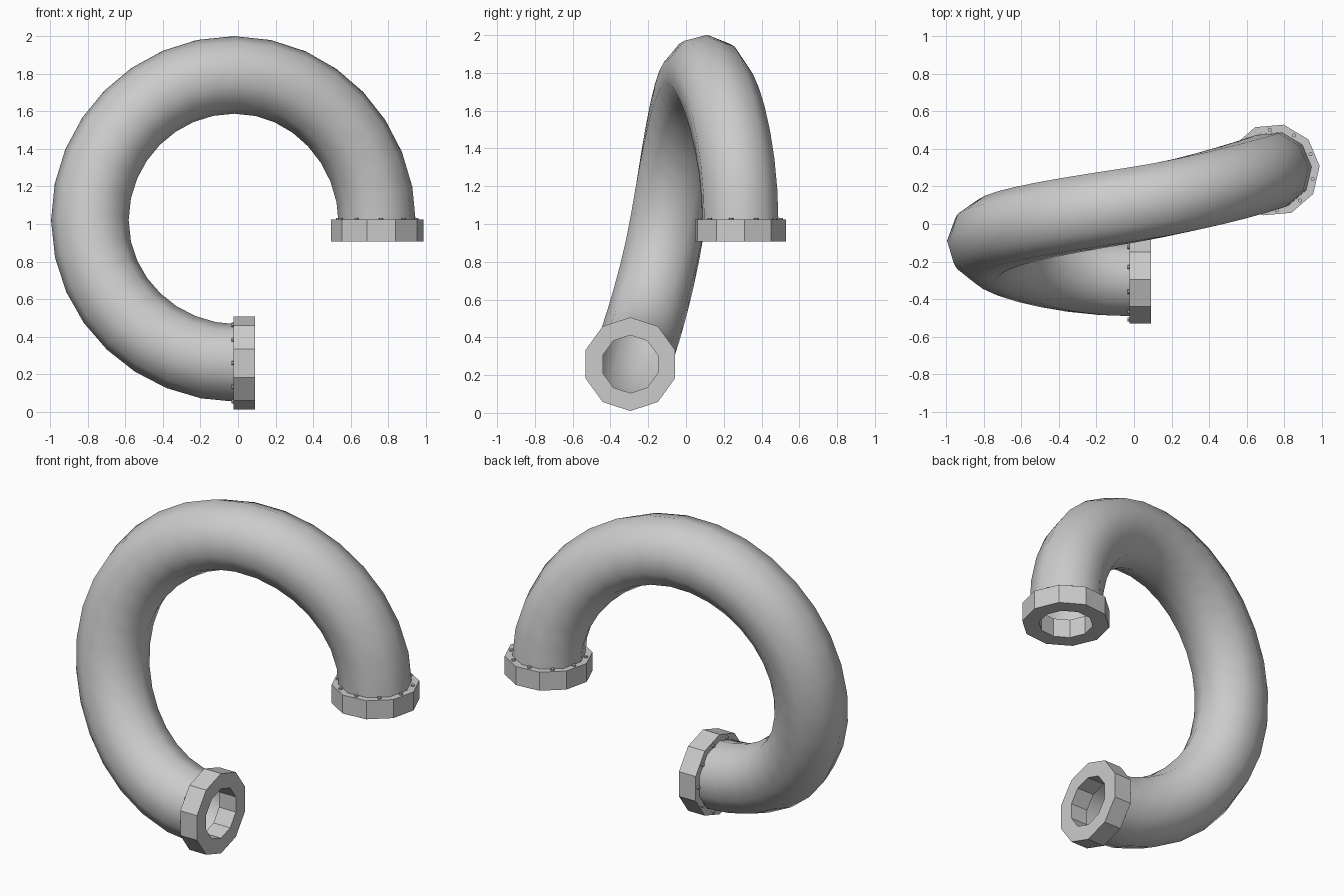
import bpy, bmesh
from math import pi, cos, sin, radians
from mathutils import Vector, Matrix
from mathutils.geometry import interpolate_bezier

if "Cube" in bpy.data.objects:
    bpy.data.objects.remove(bpy.data.objects["Cube"])

SIDES = 10
TUBE_R, FLANGE_R, BORE_R, BOLT_R = 0.207, 0.248, 0.153, 0.215

grey = bpy.data.materials.new("pipe grey")
grey.use_nodes = True
colour = (0.6, 0.6, 0.6, 1)
grey.diffuse_color = colour
grey.node_tree.nodes["Principled BSDF"].inputs["Base Color"].default_value = colour


def make_object(name, bm, smooth=False):
    bmesh.ops.recalc_face_normals(bm, faces=bm.faces)
    mesh = bpy.data.meshes.new(name)
    bm.to_mesh(mesh)
    bm.free()
    for p in mesh.polygons:
        p.use_smooth = smooth
    mesh.materials.append(grey)
    ob = bpy.data.objects.new(name, mesh)
    bpy.context.collection.objects.link(ob)
    return ob


def ring(bm, centre, u, v, radius, turn=0.0):
    angles = [turn + 2 * pi * i / SIDES for i in range(SIDES)]
    return [bm.verts.new(centre + radius * (u * cos(a) + v * sin(a))) for a in angles]


def bridge(bm, a, b):
    for i in range(SIDES):
        j = (i + 1) % SIDES
        bm.faces.new((a[i], a[j], b[j], b[i]))


# Helical centre line: (point, handle offset towards the next point)
knots = [
    (Vector((0.0, -0.295, 0.258)), Vector((-0.43, 0, 0))),
    (Vector((-0.79, -0.095, 1.02)), Vector((0, 0.068, 0.425))),
    (Vector((-0.02, 0.1, 1.795)), Vector((0.425, 0.068, 0))),
    (Vector((0.743, 0.288, 1.0)), Vector((0, 0, -0.43))),
]
path = []
for (p, hp), (q, hq) in zip(knots, knots[1:]):
    path += interpolate_bezier(p, p + hp, q - hq, q, 9)[:-1]
path.append(knots[-1][0])

# Curved pipe, swept with one corner kept on the outside of the bend
END_TURN = radians(5)
hub = Vector((-0.02, 0, 1.02))
bm = bmesh.new()
previous = None
last = len(path) - 1
for i, p in enumerate(path):
    if i == 0:
        tangent = knots[0][1].normalized()
    elif i == last:
        tangent = knots[-1][1].normalized()
    else:
        tangent = (path[i + 1] - path[i - 1]).normalized()
    u = p - hub
    u.y = 0
    u = (u - tangent * u.dot(tangent)).normalized()
    v = tangent.cross(u)
    if v.y < 0:
        v = -v
    current = ring(bm, p, u, v, TUBE_R, END_TURN * i / last)
    if previous:
        bridge(bm, previous, current)
    previous = current
make_object("curved_pipe", bm, smooth=True)


def flange(name, face_centre, axis, u, turn):
    """Bored collar with small bolt heads on its inner side; axis points out of the pipe."""
    v = axis.cross(u)
    if v.y < 0:
        v = -v
    back = face_centre - axis * 0.115
    bm = bmesh.new()
    loops = [ring(bm, c, u, v, r, turn) for c, r in (
        (back, FLANGE_R), (face_centre, FLANGE_R), (face_centre, BORE_R), (back, BORE_R))]
    for a, b in zip(loops, loops[1:] + loops[:1]):
        bridge(bm, a, b)
    make_object(name + "_flange", bm)

    bm = bmesh.new()
    rotation = axis.to_track_quat('Z', 'Y').to_matrix().to_4x4()
    for i in range(SIDES):
        a = turn + 2 * pi * (i + 0.5) / SIDES
        c = back + BOLT_R * (u * cos(a) + v * sin(a))
        bmesh.ops.create_cone(bm, cap_ends=True, segments=8, radius1=0.011, radius2=0.011,
                              depth=0.02, matrix=Matrix.Translation(c) @ rotation)
    make_object(name + "_bolts", bm)


# End collars
flange("lower", Vector((0.09, -0.295, 0.258)), Vector((1, 0, 0)), Vector((0, 0, -1)), 0)
flange("upper", Vector((0.743, 0.288, 0.908)), Vector((0, 0, -1)), Vector((1, 0, 0)), END_TURN)
